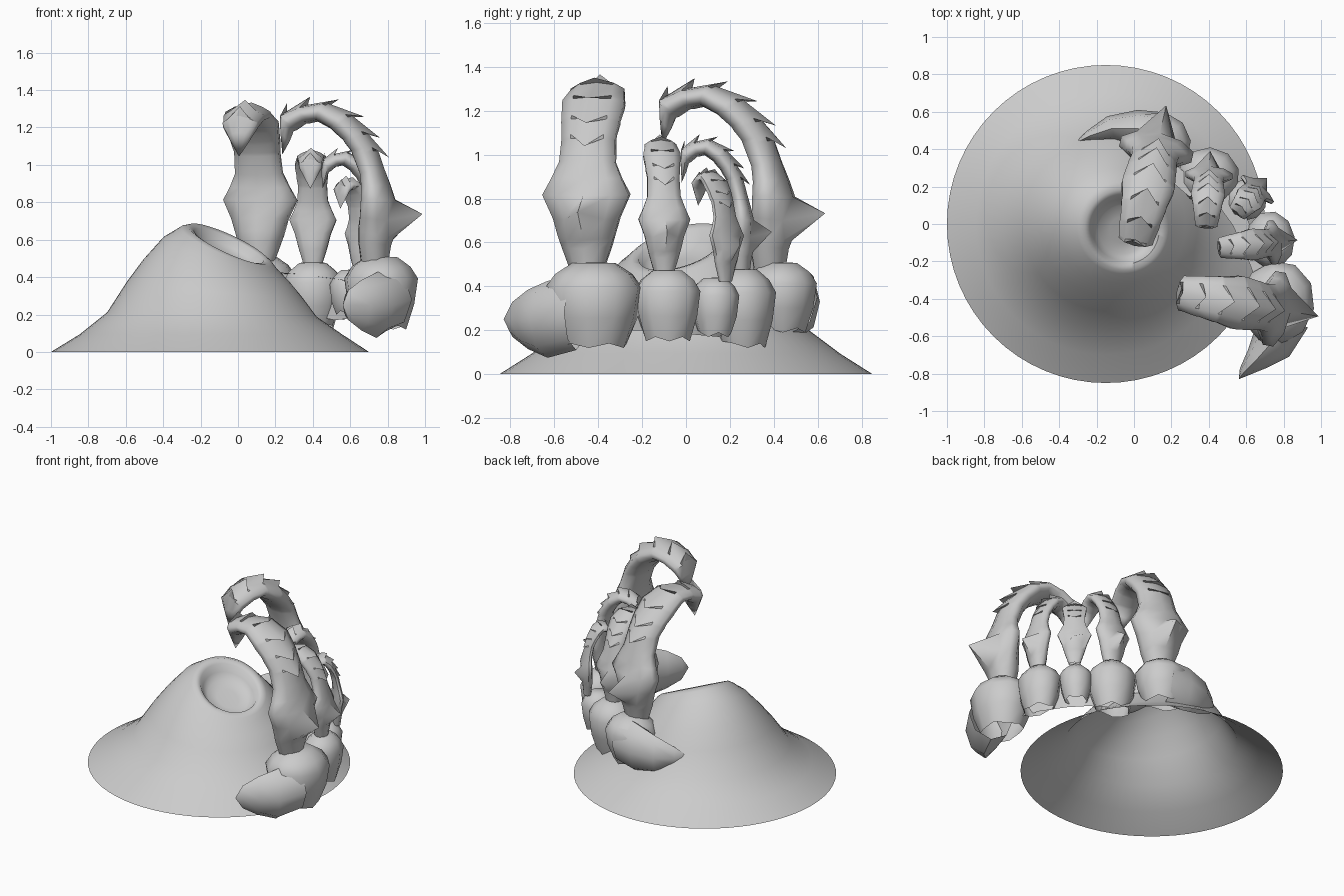
import bpy, bmesh, math
from mathutils import Vector

if "Cube" in bpy.data.objects:
    bpy.data.objects.remove(bpy.data.objects["Cube"])

mat = bpy.data.materials.new("stone grey")
mat.diffuse_color = (0.6, 0.6, 0.6, 1)
mat.use_nodes = True
mat.node_tree.nodes["Principled BSDF"].inputs["Base Color"].default_value = mat.diffuse_color


def finish(name, bm, angle=45):
    bmesh.ops.recalc_face_normals(bm, faces=bm.faces)
    me = bpy.data.meshes.new(name)
    bm.to_mesh(me)
    bm.free()
    ob = bpy.data.objects.new(name, me)
    bpy.context.collection.objects.link(ob)
    me.materials.append(mat)
    bpy.ops.object.select_all(action='DESELECT')
    ob.select_set(True)
    bpy.context.view_layer.objects.active = ob
    bpy.ops.object.shade_smooth_by_angle(angle=math.radians(angle))
    return ob


def loft(bm, rings, cap=None):
    """Bridge rings of points; cap is an optional end point."""
    vs = [[bm.verts.new(p) for p in ring] for ring in rings]
    n = len(vs[0])
    for a, b in zip(vs, vs[1:]):
        for i in range(n):
            bm.faces.new((a[i], a[(i + 1) % n], b[(i + 1) % n], b[i]))
    if cap is not None:
        tip = bm.verts.new(cap)
        for i in range(n):
            bm.faces.new((vs[-1][i], vs[-1][(i + 1) % n], tip))


def circle(n):
    return [(math.cos(2 * math.pi * i / n), math.sin(2 * math.pi * i / n)) for i in range(n)]


# Mound with a tilted crater: centre x, y, z, radius, slope x, slope y
MOUND = [(-.15, 0, 0, .85, 0, 0), (-.145, 0, .095, .70, 0, 0), (-.14, 0, .20, .56, -.02, 0),
         (-.125, 0, .335, .468, -.09, .03), (-.115, 0, .435, .39, -.155, .07),
         (-.095, -.01, .525, .305, -.28, .14), (-.06, -.02, .567, .245, -.40, .22),
         (-.05, -.03, .578, .215, -.44, .25), (-.05, -.03, .568, .185, -.44, .25),
         (-.055, -.03, .525, .165, -.44, .25), (-.06, -.03, .495, .13, -.44, .25),
         (-.06, -.03, .49, .07, -.44, .25)]
bm = bmesh.new()
loft(bm, [[(x + r * c, y + r * s, z + r * (c * tx + s * ty)) for c, s in circle(64)]
          for x, y, z, r, tx, ty in MOUND], (-.06, -.03, .49))
finish("mound", bm, 60)

# Claw sections: outer r, z, inner r, z, half width
CLAW = [(.07, -.05, -.07, -.05, .07), (.09, .07, -.09, .10, .12), (.105, .11, -.09, .15, .135),
        (.10, .20, -.08, .22, .16), (.11, .31, -.07, .32, .21), (.085, .39, -.07, .38, .17),
        (.055, .47, -.08, .45, .135), (.02, .57, -.12, .55, .13),
        (-.035, .66, -.16, .61, .14), (-.12, .755, -.22, .67, .15), (-.25, .82, -.29, .715, .13),
        (-.38, .81, -.35, .715, .115), (-.49, .77, -.42, .68, .10), (-.51, .68, -.46, .62, .06)]


def claw(name, root, out, reach, width, height):
    o = Vector((out[0], out[1], 0)).normalized()
    side = Vector((-o.y, o.x, 0))

    def place(r, l, z):
        return Vector(root) + o * r * reach + side * l * width + Vector((0, 0, z * height))

    bm = bmesh.new()
    rings = []
    for k, (ro, zo, ri, zi, w) in enumerate(CLAW):
        ring = []
        for c, s in circle(10):
            t = (1 + c) / 2
            ring.append(place(ri + (ro - ri) * t, s * w, zi + (zo - zi) * t))
        if k == 3:  # heel spur
            ring[0] = place(.26, 0, .235)
        rings.append(ring)
        if 7 <= k <= 12:  # barb: raised, swept toward the root, then a step back down
            po, pz = CLAW[k - 1][:2]
            back = Vector((po - ro, pz - zo)).normalized()
            lift = Vector((ro - ri, zo - zi)).normalized()
            p = Vector((ro, zo)) + back * .045 + lift * .045
            step = list(ring)
            step[0] = place(p.x, 0, p.y)
            # the step ring is pulled slightly along the arch so its faces stay clean
            shift = place(-back.x * .02, 0, -back.y * .02) - Vector(root)
            step = [step[0]] + [v + shift for v in step[1:]]
            rings.append(step)
    loft(bm, rings, place(-.50, 0, .55))
    finish(name, bm, 60)


# Knuckle shell: open below, tapering hem, broad shoulders, narrow crown
def shell(name, x, y, rx, ry, top, bottom, out):
    ang = math.atan2(out[1], out[0])
    h = top - bottom
    bm = bmesh.new()
    rings = []
    for f, k in ((0, .68), (.35, .90), (.70, 1.0), (.86, .8), (.99, .45)):
        ring = []
        for i, (c, s) in enumerate(circle(10)):
            lx, ly = rx * k * c, ry * k * s
            z = bottom + f * h
            if f == 0:
                z += .02 * (i % 2) + (.03 if c < -.5 else 0)
            ring.append((x + lx * math.cos(ang) - ly * math.sin(ang),
                         y + lx * math.sin(ang) + ly * math.cos(ang), z))
        rings.append(ring)
    loft(bm, rings, (x, y, top))
    finish(name, bm)


# name, root, outward direction, claw scales, shell (x, y, rx, ry, top, bottom)
FINGERS = [
    ("front_large", (.73, -.45, .5), (1, -.17), (1, 1, 1.01), (.765, -.42, .20, .225, .51, .12)),
    ("front_small", (.73, -.10, .48), (1, .1), (.56, .59, .715), (.73, -.085, .13, .155, .475, .15)),
    ("middle_small", (.655, .18, .45), (.65, .75), (.33, .55, .575), (.60, .13, .115, .11, .44, .17)),
    ("back_small", (.40, .25, .48), (.05, 1), (.54, .63, .715), (.40, .255, .155, .165, .48, .12)),
    ("back_large", (.115, .38, .5), (.22, .98), (1.0, .99, .99), (.13, .43, .17, .175, .51, .19)),
]
for name, root, out, scale, sh in FINGERS:
    claw(name + "_claw", root, out, *scale)
    shell(name + "_shell", *sh, out)


# Side horns on the two large shells: x, y, z, half height, half thickness
def horn(name, secs, tip):
    bm = bmesh.new()
    rings = []
    for i, (x, y, z, hh, th) in enumerate(secs):
        nxt = Vector((secs[i + 1] if i + 1 < len(secs) else tip)[:2])
        d = (nxt - Vector((x, y))).normalized()
        rings.append([(x - d.y * th * c, y + d.x * th * c, z + hh * s) for c, s in circle(8)])
    loft(bm, rings, tip)
    finish(name, bm)


horn("front_horn", [(.79, -.50, .28, .17, .15), (.74, -.63, .25, .175, .12),
                    (.66, -.72, .25, .135, .07), (.59, -.79, .25, .08, .03)], (.56, -.83, .25))
horn("back_horn", [(.14, .48, .35, .16, .12), (.02, .51, .33, .165, .10),
                   (-.12, .51, .32, .13, .07), (-.24, .47, .32, .07, .03)], (-.32, .43, .33))

# Thin webbing joining the shells on the inside
WEB = [(.74, -.30, .36, .20), (.68, -.14, .36, .20), (.60, .04, .38, .18),
       (.52, .15, .39, .17), (.36, .20, .41, .20), (.22, .32, .42, .26)]
bm = bmesh.new()
rows = [[bm.verts.new(p) for p in ((x, y, lo), (x, y, hi), (x - .07, y - .05, hi + .01))]
        for x, y, hi, lo in WEB]
for a, b in zip(rows, rows[1:]):
    for i in range(2):
        bm.faces.new((a[i], a[i + 1], b[i + 1], b[i]))
finish("webbing", bm)
